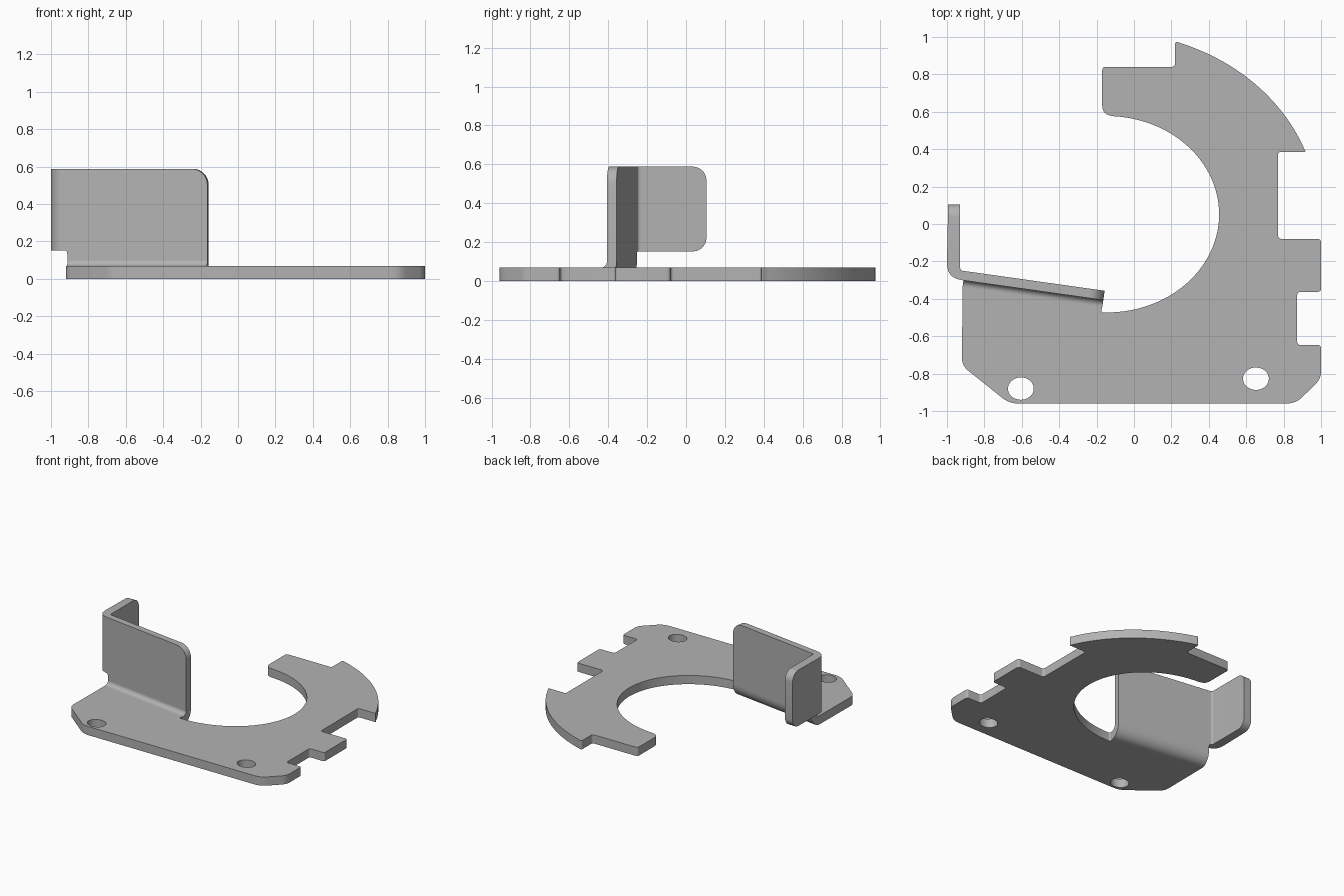
import bpy, bmesh
from math import sin, cos, pi, radians
from mathutils import Vector

if "Cube" in bpy.data.objects:
    bpy.data.objects.remove(bpy.data.objects["Cube"], do_unlink=True)

steel = bpy.data.materials.new("grey_steel")
steel.use_nodes = True
GREY = (0.45, 0.45, 0.45, 1)
steel.diffuse_color = GREY
steel.node_tree.nodes["Principled BSDF"].inputs["Base Color"].default_value = GREY

THICK, TOP, BEND_Z = 0.068, 0.588, 0.1


def finish(bm, name):
    bmesh.ops.recalc_face_normals(bm, faces=bm.faces)
    mesh = bpy.data.meshes.new(name)
    bm.to_mesh(mesh)
    bm.free()
    mesh.materials.append(steel)
    ob = bpy.data.objects.new(name, mesh)
    bpy.context.collection.objects.link(ob)
    bpy.ops.object.select_all(action='DESELECT')
    ob.select_set(True)
    bpy.context.view_layer.objects.active = ob
    bpy.ops.object.shade_smooth_by_angle(angle=radians(35))
    return ob


def ellipse(cx, cy, rx, ry, a0, a1, n):
    angles = [radians(a0 + (a1 - a0) * i / n) for i in range(n + 1)]
    return [(cx + rx * cos(a), cy + ry * sin(a), 0) for a in angles]


def corner(a, c, b, n=6):
    """Curve from a to b, pulled towards the corner c."""
    ts = [i / n for i in range(n + 1)]
    return [a * (1 - t) ** 2 + c * 2 * t * (1 - t) + b * t * t for t in ts]


def rounded(points):
    """Round each corner of a closed outline by its third value."""
    out = []
    for i, (x, y, r) in enumerate(points):
        p = Vector((x, y))
        before = Vector(points[i - 1][:2]) - p
        after = Vector(points[(i + 1) % len(points)][:2]) - p
        if r:
            out += corner(p + before.normalized() * r, p, p + after.normalized() * r)
        else:
            out.append(p)
    return out


def loft(name, rings):
    """Skin four-point rings into a closed solid."""
    bm = bmesh.new()
    vs = [[bm.verts.new(p) for p in ring] for ring in rings]
    for a, b in zip(vs, vs[1:]):
        for i in range(4):
            j = (i + 1) % 4
            bm.faces.new((a[i], a[j], b[j], b[i]))
    bm.faces.new(vs[0])
    bm.faces.new(vs[-1])
    return finish(bm, name)


# Plan of the upright sheet: back face and front face lines
back_start, back_corner, back_end = Vector((-0.157, -0.357)), Vector((-0.93, -0.248)), Vector((-0.93, 0.105))
front_start, front_corner, front_end = Vector((-0.164, -0.407)), Vector((-1, -0.288)), Vector((-0.995, 0.105))
along = (back_corner - back_start).normalized()
normal = Vector((-along.y, along.x))
if normal.y > 0:
    normal = -normal
wall_left = back_start + along * 0.755
REACH = 0.085
foot_start, foot_left = back_start + normal * REACH, wall_left + normal * REACH

# Flat plate with open ring, tabs and two holes
outline = [(-0.92, -0.757, 0.04), (-0.667, -0.96, 0.05), (0.865, -0.96, 0.05),
           (1, -0.827, 0.04), (1, -0.647, 0.02), (0.872, -0.647, 0.02),
           (0.872, -0.363, 0.02), (1, -0.363, 0.02), (1, -0.08, 0.02),
           (0.77, -0.08, 0.02), (0.77, 0.385, 0.015), (0.923, 0.385, 0.016)]
outline += ellipse(-0.135, 0.052, 1.12, 0.974, 21, 70, 28)
outline += [(0.22, 0.98, 0.022), (0.22, 0.84, 0.02), (-0.17, 0.84, 0.02), (-0.17, 0.585, 0.05)]
outline += ellipse(-0.145, 0.052, 0.6, 0.525, 86, -90, 64)
outline += [(-0.177, -0.473, 0.015), (*foot_start, 0), (*foot_left, 0)]

bm = bmesh.new()
holes = [ellipse(x, y, 0.069, 0.06, 0, 350, 35) for x, y in ((-0.605, -0.88), (0.652, -0.827))]
for loop in [rounded(outline)] + holes:
    vs = [bm.verts.new((p[0], p[1], 0)) for p in loop]
    for i, v in enumerate(vs):
        bm.edges.new((vs[i - 1], v))
bmesh.ops.triangle_fill(bm, edges=bm.edges, use_beauty=True, normal=(0, 0, 1))
lifted = bmesh.ops.extrude_face_region(bm, geom=bm.faces[:], use_keep_orig=True)["geom"]
bmesh.ops.translate(bm, vec=(0, 0, THICK),
                    verts=[g for g in lifted if isinstance(g, bmesh.types.BMVert)])
finish(bm, "base_plate")

# Curved fold from the plate up to the wall
rings = []
for i in range(13):
    a = pi / 2 * i / 12
    ring = []
    for origin, rx, rz in ((back_start, REACH, BEND_Z), (back_start, 0.035, BEND_Z - THICK),
                           (wall_left, 0.035, BEND_Z - THICK), (wall_left, REACH, BEND_Z)):
        p = origin + normal * (REACH - rx * cos(a))
        ring.append((p.x, p.y, BEND_Z - rz * sin(a)))
    rings.append(ring)
loft("lower_fold", rings)

# Upright wall folding round into the side flange
stations = []


def station(back, front, low, high):
    stations.append([(*back, low), (*front, low), (*front, high), (*back, high)])


quarter = [pi / 2 * i / 8 for i in range(9)]
R_WALL, R_FLANGE = 0.085, 0.07
for a in quarter:
    shift = along * R_WALL * (1 - cos(a))
    station(back_start + shift, front_start + shift, BEND_Z, TOP - R_WALL * (1 - sin(a)))
station(wall_left, wall_left + normal * 0.0505, BEND_Z, TOP)
LOW = 0.152
for drop, shift in ((0.02, 0.001), (0.006, 0.004), (0, 0.01)):
    p = wall_left + along * shift
    station(p, p + normal * 0.0505, LOW - drop, TOP)
up = Vector((0, 1))
backs = corner(back_corner - along * 0.012, back_corner, back_corner + up * 0.02, 10)
fronts = corner(front_corner - along * 0.075, front_corner, front_corner + up * 0.08, 10)
for b, f in zip(backs, fronts):
    station(b, f, LOW, TOP)
for a in reversed(quarter):
    shift = up * R_FLANGE * (1 - cos(a))
    inset = R_FLANGE * (1 - sin(a))
    station(back_end - shift, front_end - shift, LOW + inset, TOP - inset)
loft("wall_and_flange", stations)
